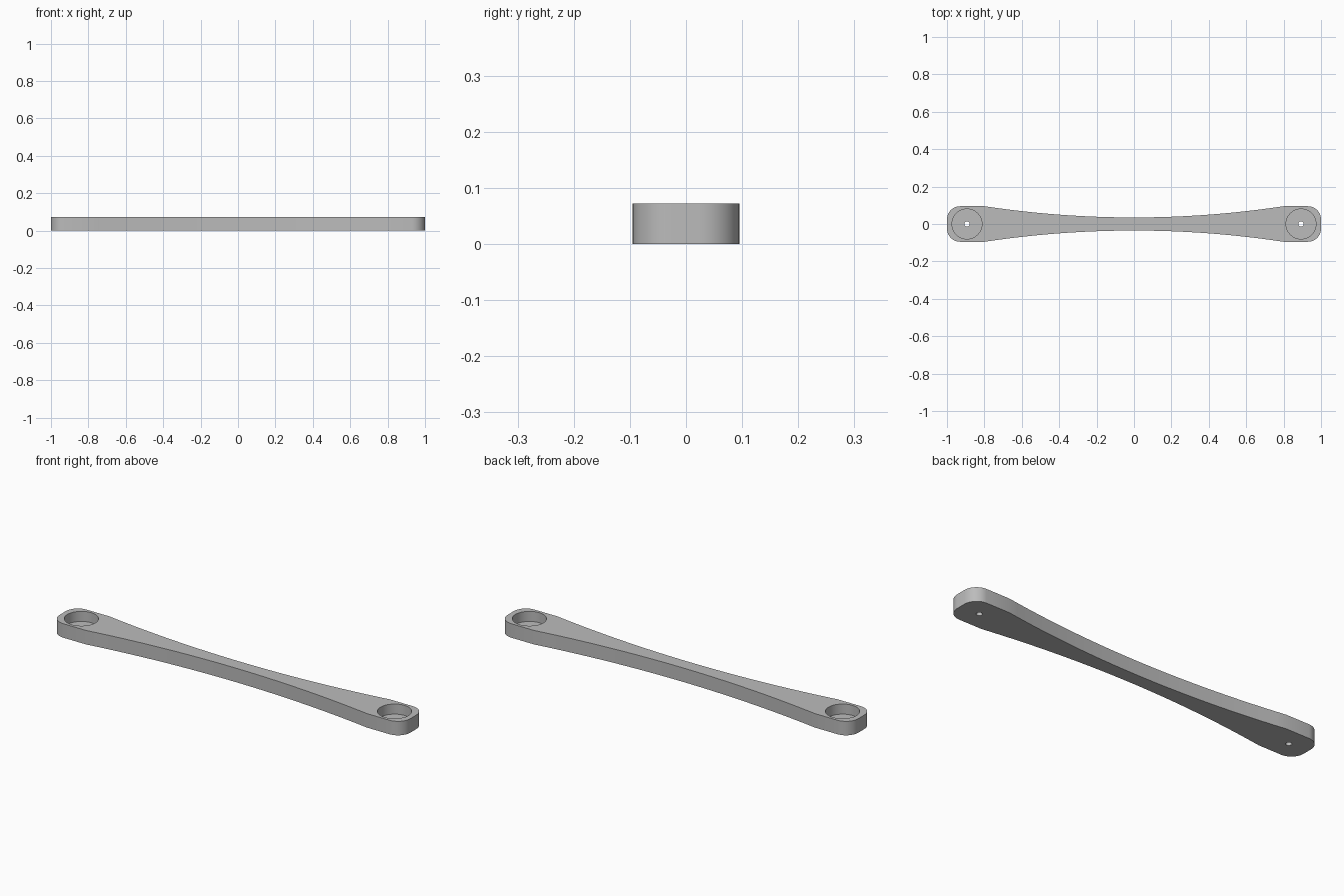
import bpy, bmesh, math

HEIGHT = 0.072
HALF_LENGTH, HALF_WIDTH, WAIST = 1.0, 0.095, 0.035
NECK = 0.8            # where the waisted sides meet the end pads
CORNER = 0.07
HOLE_X = 0.893
POCKET_FLOOR = 0.02

cube = bpy.data.objects.get("Cube")
if cube:
    bpy.data.objects.remove(cube, do_unlink=True)

grey = bpy.data.materials.new("plain grey")
grey.use_nodes = True
colour = (0.5, 0.5, 0.5, 1)
grey.diffuse_color = colour
grey.node_tree.nodes["Principled BSDF"].inputs["Base Color"].default_value = colour


def quarter_outline():
    """Waisted side from the middle to the pad, then the rounded corner."""
    steps = 16
    points = []
    for i in range(steps + 1):
        t = i / steps
        points.append((NECK * t, WAIST + (HALF_WIDTH - WAIST) * t * t))
    for i in range(11):
        a = math.pi / 2 * (1 - i / 10)
        points.append((HALF_LENGTH - CORNER + CORNER * math.cos(a),
                       HALF_WIDTH - CORNER + CORNER * math.sin(a)))
    return points


def cut_round(target, x, radius, bottom, top):
    bpy.ops.mesh.primitive_cylinder_add(vertices=48, radius=radius, depth=top - bottom,
                                        location=(x, 0, (bottom + top) / 2))
    cutter = bpy.context.object
    cutter.hide_render = True
    mod = target.modifiers.new("hole", 'BOOLEAN')
    mod.operation = 'DIFFERENCE'
    mod.solver = 'EXACT'
    mod.object = cutter
    bpy.ops.object.select_all(action='DESELECT')
    bpy.context.view_layer.objects.active = target
    target.select_set(True)
    bpy.ops.object.modifier_apply(modifier=mod.name)
    bpy.data.objects.remove(cutter, do_unlink=True)


# Bar: mirror the quarter outline all round and extrude it
q = quarter_outline()
right = q + [(x, -y) for x, y in reversed(q)]
outline = right + [(-x, y) for x, y in reversed(right[1:-1])]

bm = bmesh.new()
base = bm.faces.new([bm.verts.new((x, y, 0)) for x, y in outline])
lifted = bmesh.ops.extrude_face_region(bm, geom=[base])["geom"]
bmesh.ops.translate(bm, vec=(0, 0, HEIGHT),
                    verts=[v for v in lifted if isinstance(v, bmesh.types.BMVert)])
bmesh.ops.recalc_face_normals(bm, faces=bm.faces)
mesh = bpy.data.meshes.new("link_bar")
bm.to_mesh(mesh)
bm.free()
bar = bpy.data.objects.new("link_bar", mesh)
bpy.context.collection.objects.link(bar)
mesh.materials.append(grey)

# Round pocket and small through hole in each end
for side in (-1, 1):
    cut_round(bar, side * HOLE_X, 0.08, POCKET_FLOOR, HEIGHT + 0.05)
    cut_round(bar, side * HOLE_X, 0.014, -0.05, HEIGHT)

# Keep a single material on every face
bar.data.materials.clear()
bar.data.materials.append(grey)
bar.data.polygons.foreach_set("material_index", [0] * len(bar.data.polygons))
bpy.ops.object.shade_smooth_by_angle(angle=math.radians(30))
